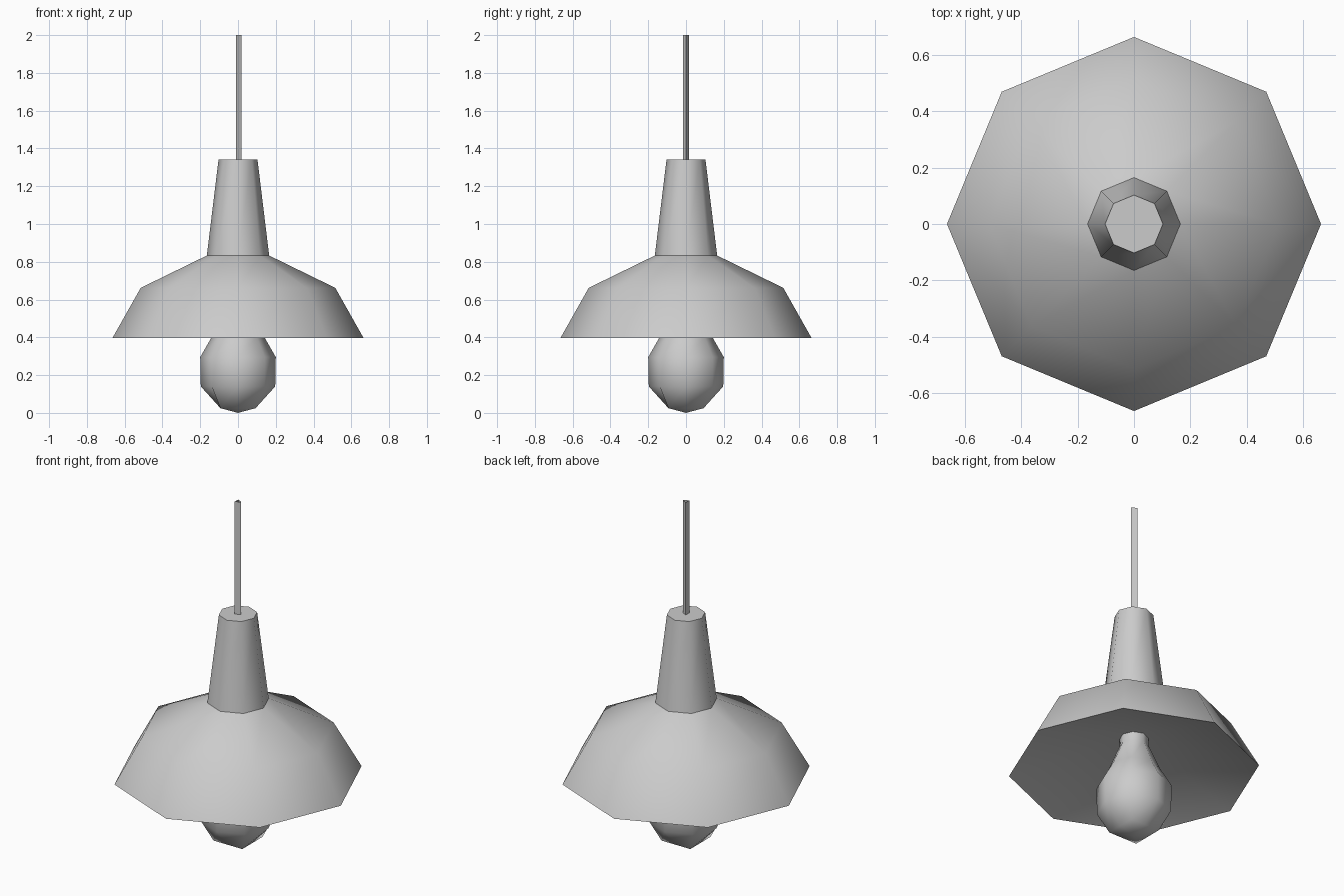
import bpy, math

old = bpy.data.objects.get("Cube")
if old:
    bpy.data.objects.remove(old, do_unlink=True)

grey = bpy.data.materials.new("light_grey")
grey.use_nodes = True
colour = (0.6, 0.6, 0.6, 1)
grey.diffuse_color = colour
grey.node_tree.nodes["Principled BSDF"].inputs["Base Color"].default_value = colour


def lathe(name, profile, sides=8, cap_end=False, angle=50):
    """Turn a (radius, z) profile around z; rising profiles face outward, falling ones inward."""
    verts, faces, rings = [], [], []
    for radius, z in profile:
        count = sides if radius else 1
        rings.append([len(verts) + i for i in range(count)])
        for i in range(count):
            a = math.tau * i / sides
            verts.append((radius * math.cos(a), radius * math.sin(a), z))
    for low, high in zip(rings, rings[1:]):
        for i in range(sides):
            j = (i + 1) % sides
            if len(low) == 1:
                faces.append((low[0], high[j], high[i]))
            else:
                faces.append((low[i], low[j], high[j], high[i]))
    if cap_end:
        faces.append(rings[-1])
    mesh = bpy.data.meshes.new(name)
    mesh.from_pydata(verts, [], faces)
    mesh.materials.append(grey)
    obj = bpy.data.objects.new(name, mesh)
    bpy.context.collection.objects.link(obj)
    bpy.ops.object.select_all(action="DESELECT")
    obj.select_set(True)
    bpy.context.view_layer.objects.active = obj
    bpy.ops.object.shade_smooth_by_angle(angle=math.radians(angle))
    return obj


# Shade, its shallow underside, and the socket cover standing on it
lathe("shade", [(0.665, 0.396), (0.515, 0.662), (0.165, 0.833)])
lathe("shade_underside", [(0, 0.617), (0.665, 0.396)])
lathe("socket_cover", [(0.165, 0.833), (0.103, 1.342)], cap_end=True)

# Three-sided hanging cord
lathe("cord", [(0.0195, 1.342), (0.0195, 2.0)], sides=3)

# Bulb with a short neck
bulb = lathe("bulb", [(0, 0), (0.093, 0.025), (0.197, 0.14), (0.2, 0.295),
                      (0.14, 0.4), (0.077, 0.545), (0.077, 0.6)], angle=60)

# Square off the lowest ring of the bulb
for v in bulb.data.vertices:
    if 0 < v.co.z < 0.05:
        stretch = v.co.xy.length / max(abs(v.co.x), abs(v.co.y))
        v.co.x *= stretch
        v.co.y *= stretch
